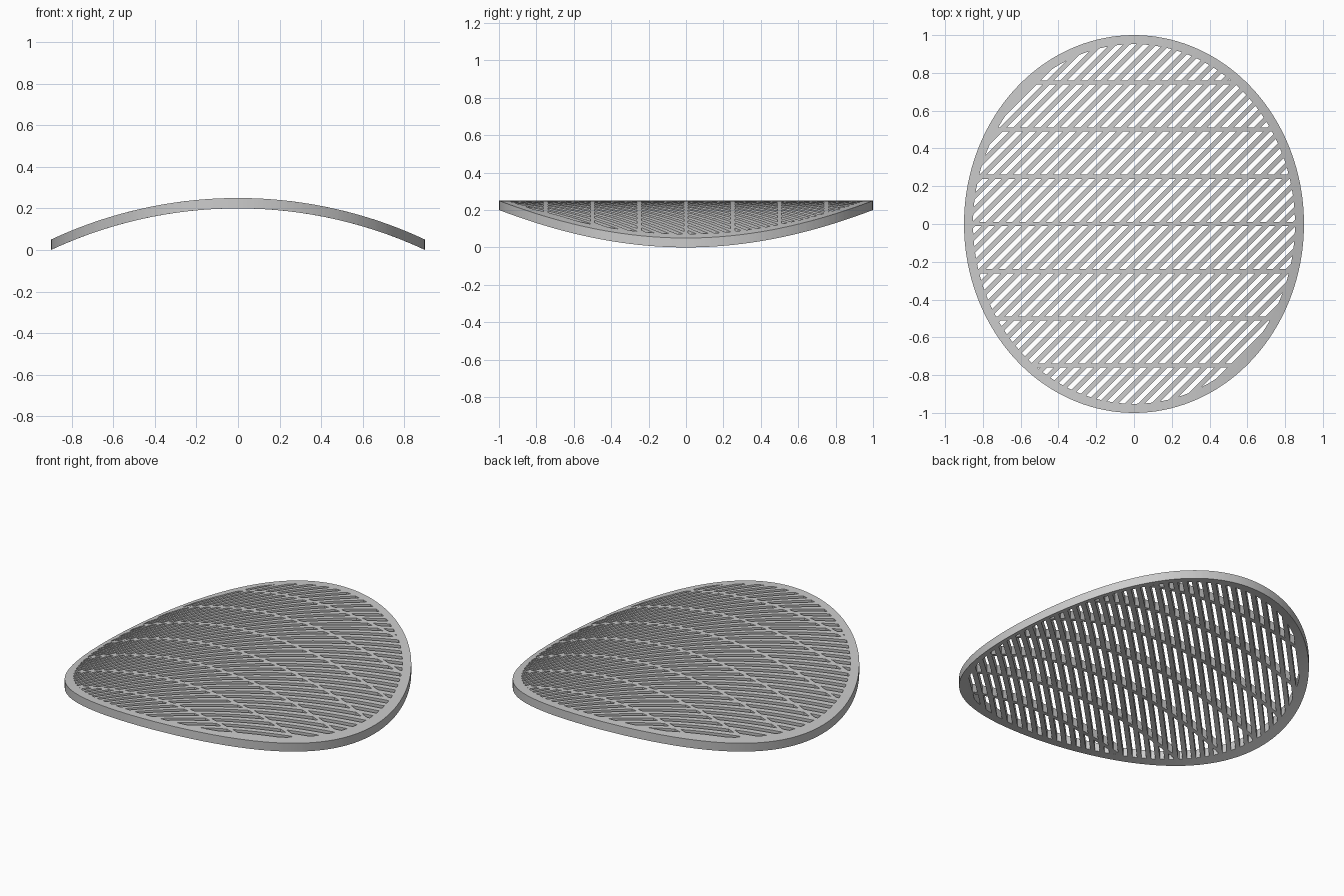
import bpy
import bmesh
from math import cos, sin, pi, sqrt
from mathutils import Vector

cube = bpy.data.objects.get("Cube")
if cube:
    bpy.data.objects.remove(cube, do_unlink=True)

HALF_X, HALF_Y = 0.9, 1.0        # outer ellipse
RIM = 0.048                      # rim width
THICK = 0.05
RADIUS, RISE = 2.125, 0.2        # arch across x
RIB_STEP, RIB_W = 0.25, 0.022
SLAT_STEP, SLAT_W = 0.05, 0.026
SEGMENTS = 144
ACROSS = Vector((1, -1, 0)).normalized()   # slats run along the diagonal

grey = bpy.data.materials.new("plain grey")
grey.use_nodes = True
grey.diffuse_color = (0.6, 0.6, 0.6, 1)
grey.node_tree.nodes["Principled BSDF"].inputs["Base Color"].default_value = (0.6, 0.6, 0.6, 1)


def ellipse(bm, a, b):
    return [bm.verts.new((a * cos(2 * pi * i / SEGMENTS), b * sin(2 * pi * i / SEGMENTS), 0))
            for i in range(SEGMENTS)]


def cut(bm, normal, offset):
    bmesh.ops.bisect_plane(bm, geom=bm.verts[:] + bm.edges[:] + bm.faces[:],
                           dist=1e-5, plane_co=normal * offset, plane_no=normal)


def near_line(value, step, width):
    return abs(value - round(value / step) * step) < width / 2


def part_of(face):
    c = face.calc_center_median()
    if face.material_index == 0:
        return "rim"
    if near_line(c.y, RIB_STEP, RIB_W):
        return "cross_ribs"
    if near_line(c.dot(ACROSS), SLAT_STEP, SLAT_W):
        return "diagonal_slats"
    return "gap"


# Flat sheet: ring plus inner disc, sliced along every rib, slat and bend line
sheet = bmesh.new()
outer = ellipse(sheet, HALF_X, HALF_Y)
inner = ellipse(sheet, HALF_X - RIM, HALF_Y - RIM)
for i in range(SEGMENTS):
    j = (i + 1) % SEGMENTS
    sheet.faces.new((outer[i], outer[j], inner[j], inner[i]))
sheet.faces.new(inner).material_index = 1

for k in range(-3, 4):
    for side in (-1, 1):
        cut(sheet, Vector((0, 1, 0)), k * RIB_STEP + side * RIB_W / 2)
for k in range(-19, 20):
    for side in (-1, 1):
        cut(sheet, ACROSS, k * SLAT_STEP + side * SLAT_W / 2)
for k in range(-14, 15):
    cut(sheet, Vector((1, 0, 0)), k * 0.06)


# Each part keeps its own cells, gains thickness and follows the arch
for name in ("rim", "cross_ribs", "diagonal_slats"):
    bm = sheet.copy()
    bmesh.ops.delete(bm, geom=[f for f in bm.faces if part_of(f) != name], context="FACES")
    for f in bm.faces:
        f.material_index = 0
    grown = bmesh.ops.extrude_face_region(bm, geom=bm.faces[:], use_keep_orig=True)["geom"]
    for v in grown:
        if isinstance(v, bmesh.types.BMVert):
            v.co.z += THICK
    for v in bm.verts:
        v.co.z += sqrt(RADIUS ** 2 - v.co.x ** 2) - RADIUS + RISE
    bmesh.ops.recalc_face_normals(bm, faces=bm.faces[:])
    mesh = bpy.data.meshes.new(name)
    bm.to_mesh(mesh)
    bm.free()
    mesh.materials.append(grey)
    obj = bpy.data.objects.new(name, mesh)
    bpy.context.collection.objects.link(obj)
    bpy.ops.object.select_all(action="DESELECT")
    obj.select_set(True)
    bpy.context.view_layer.objects.active = obj
    bpy.ops.object.shade_smooth_by_angle(angle=0.5)
sheet.free()
